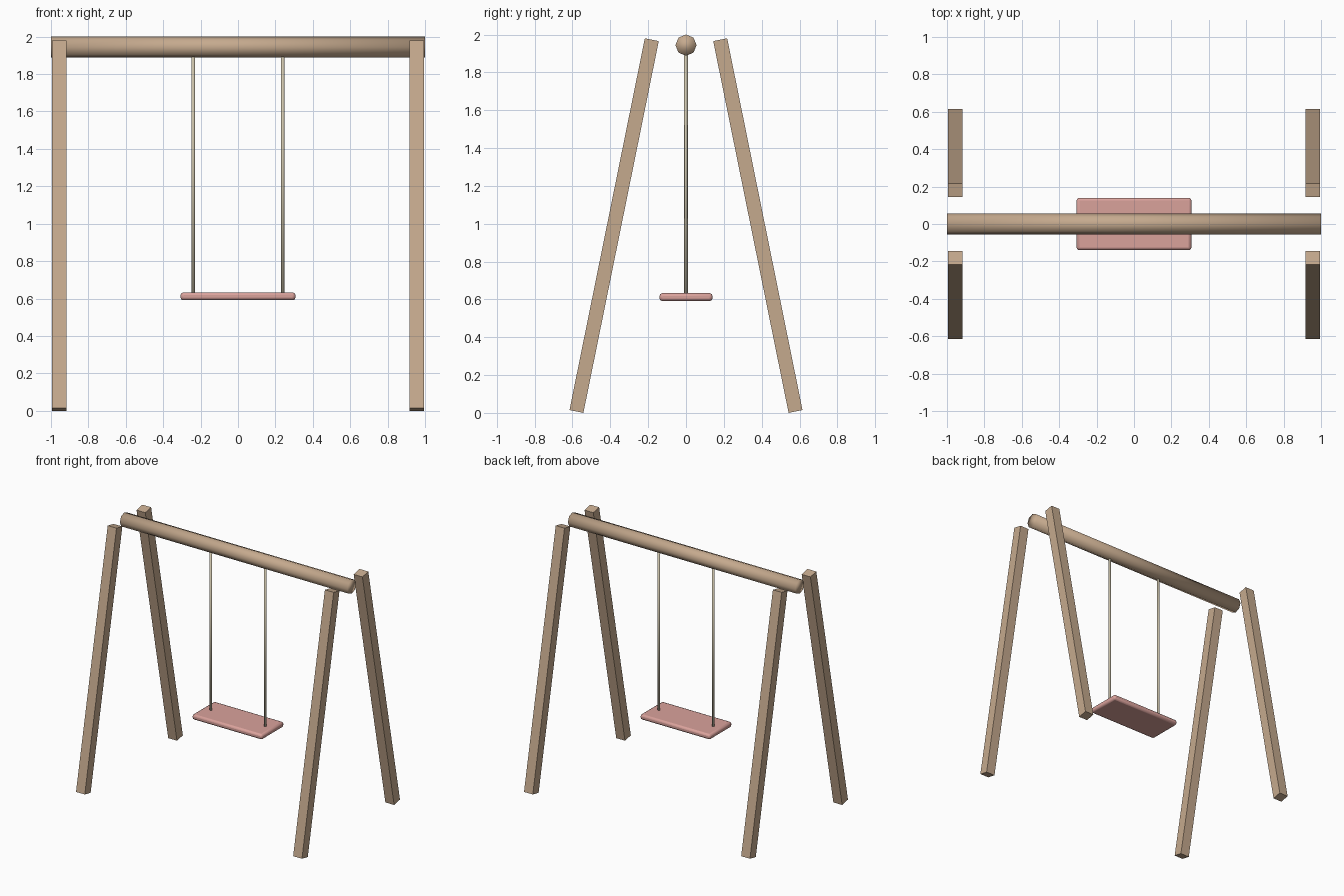
import bpy
from math import pi

if "Cube" in bpy.data.objects:
    bpy.data.objects.remove(bpy.data.objects["Cube"])


def material(name, rgb):
    m = bpy.data.materials.new(name)
    m.diffuse_color = (*rgb, 1)
    m.use_nodes = True
    m.node_tree.nodes["Principled BSDF"].inputs["Base Color"].default_value = m.diffuse_color
    return m


wood = material("wood", (0.56, 0.40, 0.27))
pink = material("pink_paint", (0.70, 0.36, 0.33))
cord = material("cord", (0.60, 0.54, 0.40))


def box(name, size, loc, rot_x, mat):
    bpy.ops.mesh.primitive_cube_add(size=1, location=loc, rotation=(rot_x, 0, 0))
    ob = bpy.context.object
    ob.name = name
    ob.scale = size
    bpy.ops.object.transform_apply(location=False, rotation=False, scale=True)
    ob.data.materials.append(mat)
    return ob


def rod(name, radius, length, loc, rot, mat):
    bpy.ops.mesh.primitive_cylinder_add(vertices=8, radius=radius, depth=length,
                                        location=loc, rotation=rot)
    ob = bpy.context.object
    ob.name = name
    ob.data.materials.append(mat)
    bpy.ops.object.shade_smooth()
    return ob


# Four splayed legs, leaning in towards the beam
for sx, side in ((-1, "left"), (1, "right")):
    for sy, end in ((-1, "front"), (1, "back")):
        box(f"{end}_{side}_leg", (0.077, 0.075, 2.005),
            (sx * 0.955, sy * 0.38, 0.99), sy * 0.2, wood)

# Round top beam
rod("top_beam", 0.056, 2.0, (0, 0, 1.944), (0, pi / 2, 0), wood)

# Two ropes from beam to seat
for sx, side in ((-1, "left"), (1, "right")):
    rod(f"{side}_rope", 0.01, 1.33, (sx * 0.239, 0, 1.275), (0, 0, 0), cord)

# Seat board with rounded edges
seat = box("seat", (0.615, 0.28, 0.042), (0, 0, 0.612), 0, pink)
bevel = seat.modifiers.new("rounded_edges", 'BEVEL')
bevel.width = 0.015
bevel.segments = 2
bpy.ops.object.shade_smooth_by_angle()
